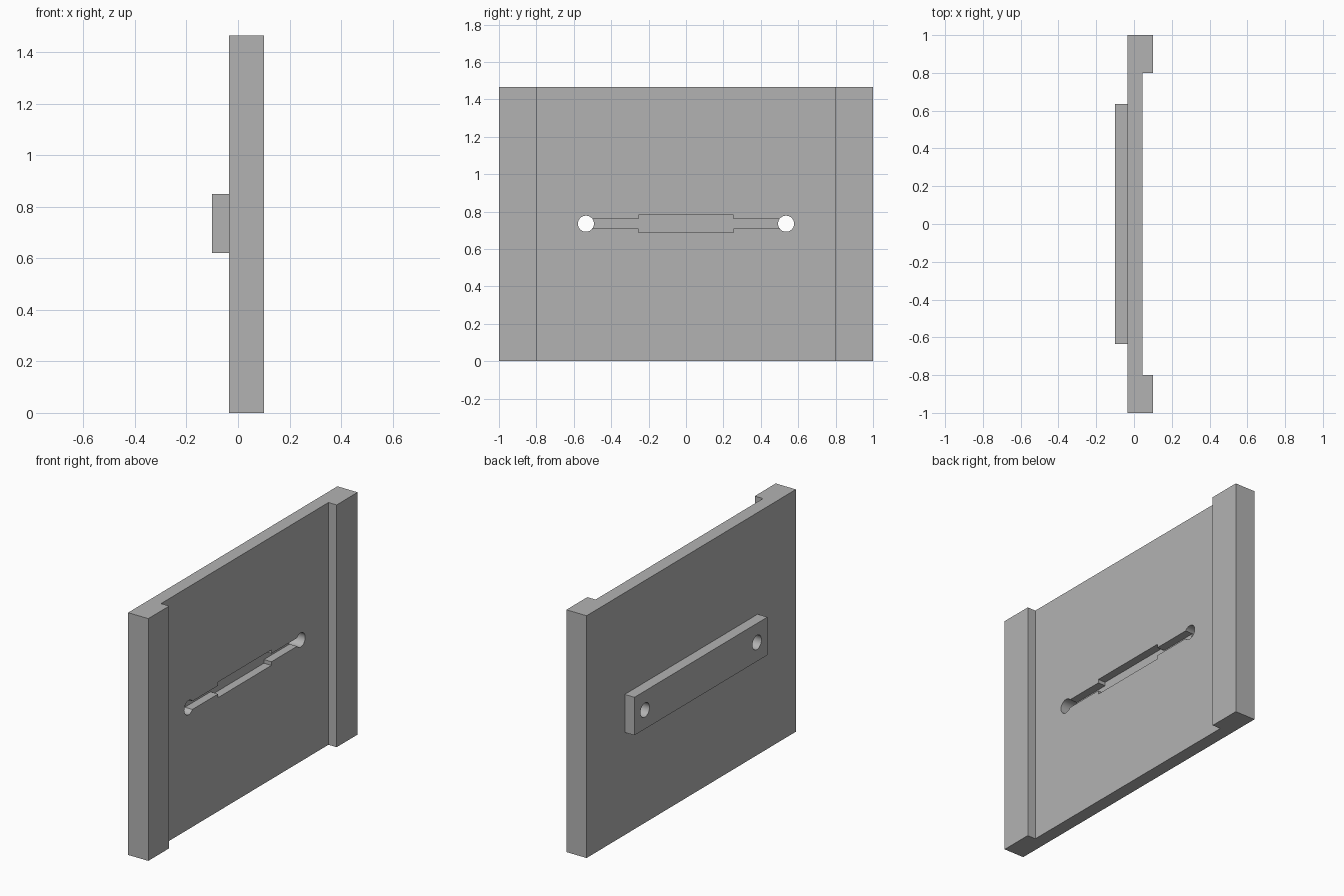
import bpy
import bmesh
from mathutils import Matrix, Vector

if "Cube" in bpy.data.objects:
    bpy.data.objects.remove(bpy.data.objects["Cube"], do_unlink=True)

BACK, FACE, RIB = -0.035, 0.045, 0.1      # depth levels along x
HEIGHT, MID = 1.465, 0.735
HOLE_Y, HOLE_R = 0.535, 0.043

grey = bpy.data.materials.new("plain grey")
colour = (0.45, 0.45, 0.45, 1)
grey.use_nodes = True
grey.diffuse_color = colour
grey.node_tree.nodes["Principled BSDF"].inputs["Base Color"].default_value = colour


def finish(name, bm):
    bmesh.ops.recalc_face_normals(bm, faces=bm.faces[:])
    mesh = bpy.data.meshes.new(name)
    bm.to_mesh(mesh)
    bm.free()
    mesh.materials.append(grey)
    obj = bpy.data.objects.new(name, mesh)
    bpy.context.collection.objects.link(obj)
    return obj


def extruded(name, points, direction):
    bm = bmesh.new()
    face = bm.faces.new([bm.verts.new(p) for p in points])
    ext = bmesh.ops.extrude_face_region(bm, geom=[face])
    moved = [v for v in ext["geom"] if isinstance(v, bmesh.types.BMVert)]
    bmesh.ops.translate(bm, verts=moved, vec=Vector(direction))
    return finish(name, bm)


def box(name, x0, x1, half_y, z0, z1):
    outline = [(x0, -half_y, z0), (x0, half_y, z0), (x0, half_y, z1), (x0, -half_y, z1)]
    return extruded(name, outline, (x1 - x0, 0, 0))


def cut(target, cutter):
    mod = target.modifiers.new(cutter.name, "BOOLEAN")
    mod.operation = "DIFFERENCE"
    mod.solver = "EXACT"
    mod.object = cutter
    cutter.hide_render = True
    cutter.hide_set(True)


# Panel with a raised rib along each side edge
half = [(RIB, 0.8), (RIB, 1), (BACK, 1)]
profile = [(FACE, 0.8)] + half
profile += [(x, -y) for x, y in reversed(profile)]
panel = extruded("panel", [(x, y, 0) for x, y in profile], (0, 0, HEIGHT))

# Mounting bar on the rear
bar = box("mounting_bar", -0.1, BACK, 0.635, 0.62, 0.85)

# Through holes
for side, y in (("right", -HOLE_Y), ("left", HOLE_Y)):
    bm = bmesh.new()
    place = Matrix.Translation((0, y, MID)) @ Matrix.Rotation(1.5708, 4, "Y")
    bmesh.ops.create_cone(bm, cap_ends=True, segments=48, radius1=HOLE_R,
                          radius2=HOLE_R, depth=0.5, matrix=place)
    hole = finish(side + "_hole_cutter", bm)
    cut(panel, hole)
    cut(bar, hole)

# Stepped recess joining the holes
FLOOR = FACE - 0.05
steps = [(HOLE_Y, 0.025), (0.255, 0.025), (0.255, 0.047)]
upper = steps + [(-y, h) for y, h in reversed(steps)]
outline = upper + [(y, -h) for y, h in reversed(upper)]
recess = extruded("recess_cutter", [(FLOOR, y, MID + h) for y, h in outline], (0.2, 0, 0))
cut(panel, recess)

# Smooth hole walls, keep crisp edges
bpy.ops.object.select_all(action="DESELECT")
for obj in (panel, bar):
    bpy.context.view_layer.objects.active = obj
    obj.select_set(True)
    for mod in list(obj.modifiers):
        bpy.ops.object.modifier_apply(modifier=mod.name)
    bpy.ops.object.shade_smooth_by_angle()
    obj.select_set(False)

for obj in list(bpy.data.objects):
    if obj.name.endswith("_cutter"):
        bpy.data.objects.remove(obj, do_unlink=True)
